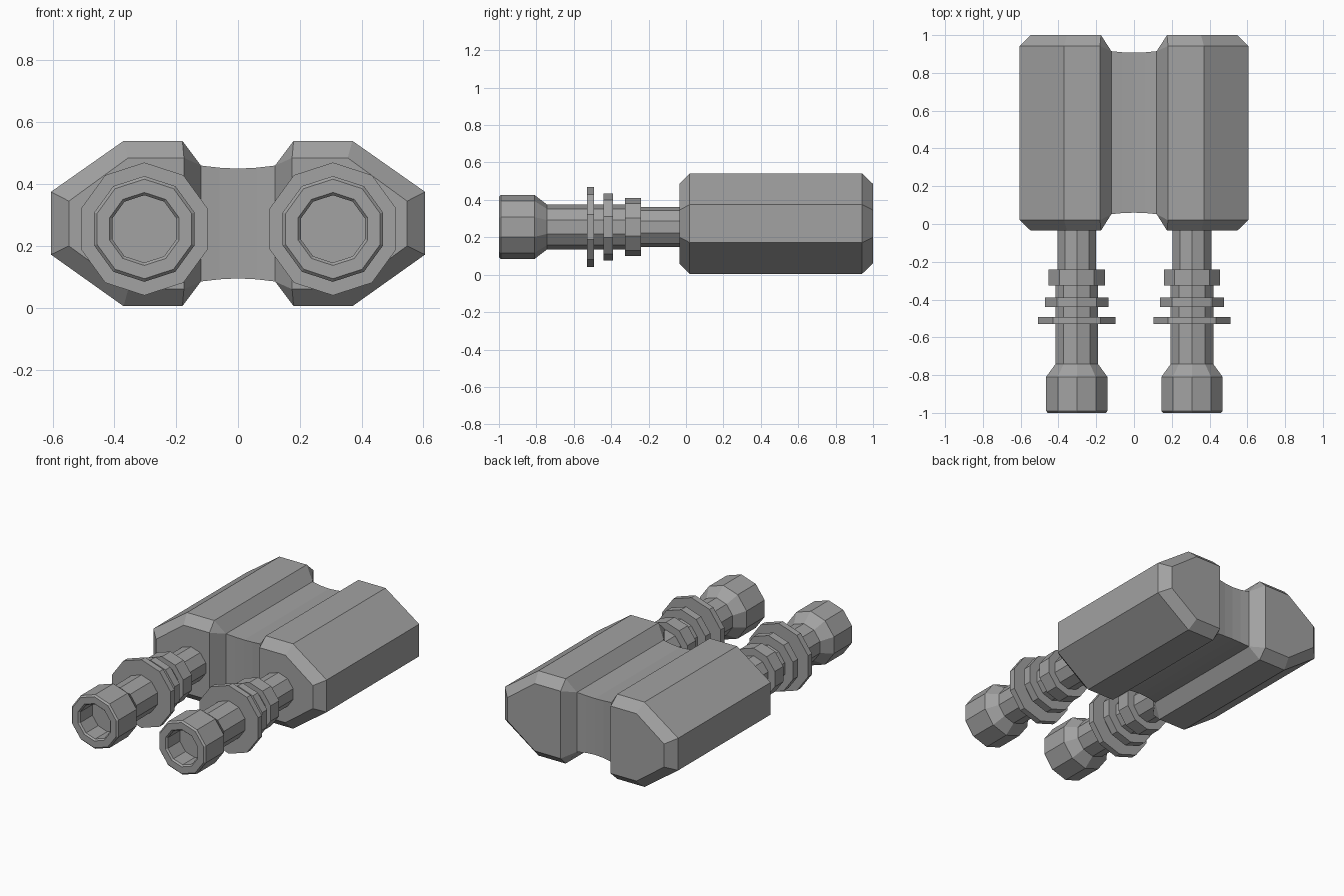
import bpy, bmesh, math

if "Cube" in bpy.data.objects:
    bpy.data.objects.remove(bpy.data.objects["Cube"])

grey = bpy.data.materials.new("grey metal")
grey.diffuse_color = (0.36, 0.36, 0.36, 1)
grey.use_nodes = True
grey.node_tree.nodes["Principled BSDF"].inputs["Base Color"].default_value = grey.diffuse_color


def finish(name, bm):
    bmesh.ops.remove_doubles(bm, verts=bm.verts, dist=1e-5)
    bmesh.ops.recalc_face_normals(bm, faces=bm.faces)
    me = bpy.data.meshes.new(name)
    bm.to_mesh(me)
    bm.free()
    me.materials.append(grey)
    ob = bpy.data.objects.new(name, me)
    bpy.context.collection.objects.link(ob)
    return ob


def add_body():
    """Twin-lobed block: half is built and mirrored across x."""
    bm = bmesh.new()
    outer = [(.18, .54), (.37, .54), (.605, .375), (.605, .172), (.37, .005), (.18, .005)]
    cap = [(.175, .485), (.355, .485), (.547, .345), (.547, .2), (.355, .06), (.175, .06)]
    # waist columns: x, top z, bottom z, front y, back y
    waist = [(.12, .46, .085, .052, .915), (.06, .453, .092, .058, .909), (0, .45, .095, .06, .907)]

    def ring(pts, y):
        return [bm.verts.new((x, y, z)) for x, z in pts]

    of, ob = ring(outer, .02), ring(outer, .942)
    cf, cb = ring(cap, -.035), ring(cap, 1.0)
    bm.faces.new(cf)
    bm.faces.new(cb)
    for i in range(5):
        for a, b in ((cf, of), (of, ob), (ob, cb)):
            bm.faces.new((a[i], a[i + 1], b[i + 1], b[i]))
    # each column: top front, top back, bottom back, bottom front
    cols = [[bm.verts.new(p) for p in ((x, f, t), (x, b, t), (x, b, l), (x, f, l))]
            for x, t, l, f, b in waist]
    g = cols[0]
    bm.faces.new((of[0], ob[0], g[1], g[0]))
    bm.faces.new((of[5], ob[5], g[2], g[3]))
    for o, c, t, l in ((of, cf, g[0], g[3]), (ob, cb, g[1], g[2])):
        bm.faces.new((c[0], c[5], l, t))
        bm.faces.new((o[0], c[0], t))
        bm.faces.new((o[5], c[5], l))
    for a, b in zip(cols, cols[1:]):
        for k in range(4):
            j = (k + 1) % 4
            bm.faces.new((a[k], a[j], b[j], b[k]))
    bmesh.ops.mirror(bm, geom=bm.verts[:] + bm.edges[:] + bm.faces[:], axis='X', merge_dist=1e-4)
    return finish("twin_body", bm)


def add_turned(name, cx, profile, cz=.255, sides=10):
    """Ten-sided turned part along y from (radius, y) pairs, ends closed."""
    bm = bmesh.new()
    rings = []
    for r, y in profile:
        rings.append([bm.verts.new((cx + r * math.sin(math.tau * k / sides), y,
                                    cz + r * math.cos(math.tau * k / sides)))
                      for k in range(sides)])
    for a, b in zip(rings, rings[1:]):
        for k in range(sides):
            j = (k + 1) % sides
            bm.faces.new((a[k], a[j], b[j], b[k]))
    bm.faces.new(rings[0])
    bm.faces.new(rings[-1])
    return finish(name, bm)


# Hollow nozzle tip, pipe and three collars in one stepped profile
nozzle = [(.109, -.87), (.109, -.99), (.118, -1.0), (.161, -1.0), (.171, -.99), (.171, -.81),
          (.119, -.742), (.119, -.53),
          (.215, -.53), (.215, -.492), (.119, -.492), (.119, -.44),
          (.178, -.44), (.178, -.39), (.119, -.39), (.119, -.325),
          (.156, -.325), (.156, -.24), (.108, -.24), (.108, 0)]

add_body()
for side, cx in (("left", -.303), ("right", .307)):
    add_turned(side + "_nozzle", cx, nozzle)
